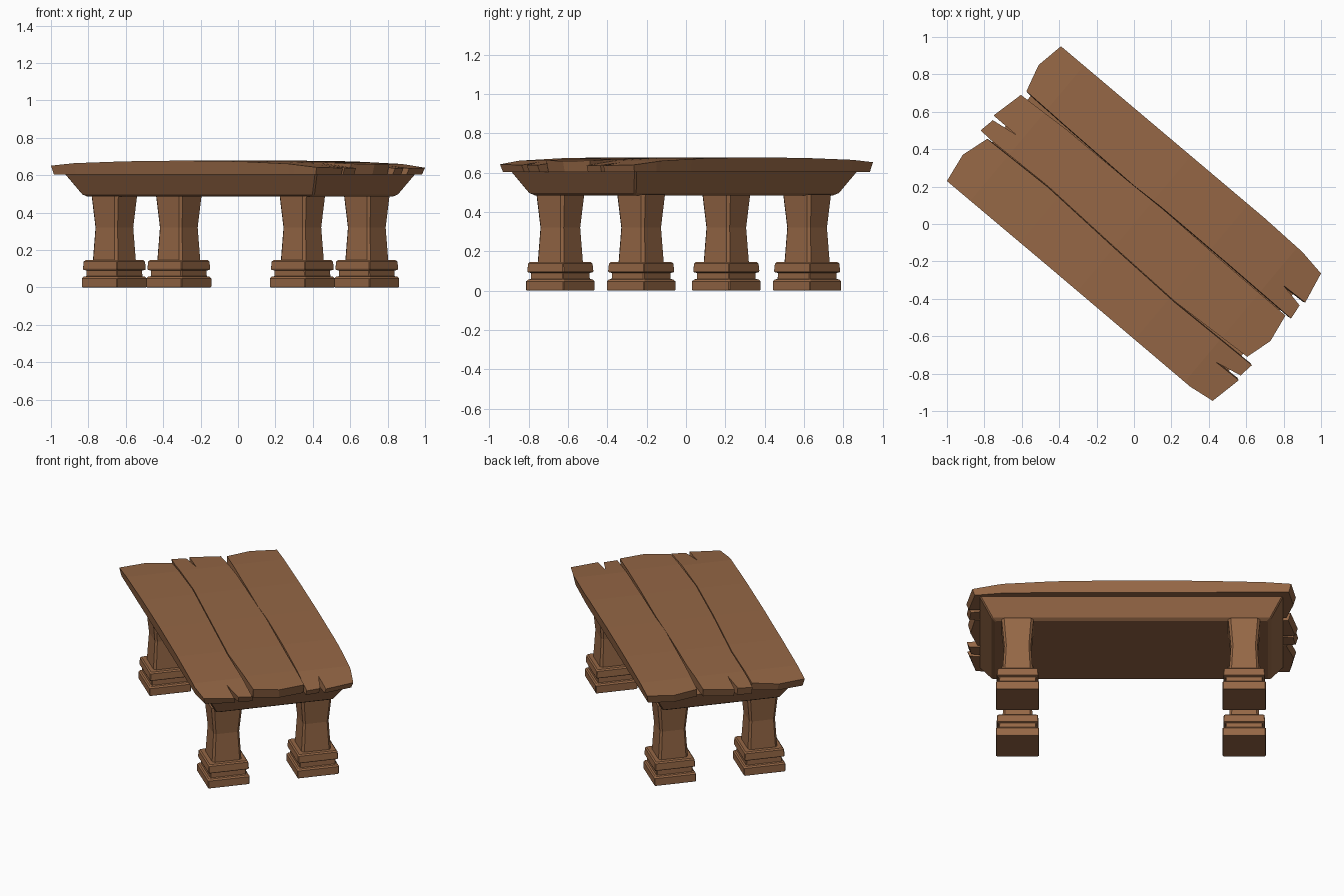
import bpy, bmesh
from math import radians
from mathutils import Matrix, Vector

if "Cube" in bpy.data.objects:
    bpy.data.objects.remove(bpy.data.objects["Cube"])

TURN = Matrix.Rotation(radians(-40), 4, 'Z')   # table sits diagonally in plan

wood = bpy.data.materials.new("brown_wood")
wood.diffuse_color = (0.30, 0.135, 0.06, 1)
wood.use_nodes = True
wood.node_tree.nodes["Principled BSDF"].inputs["Base Color"].default_value = wood.diffuse_color


def finish(name, bm):
    bmesh.ops.recalc_face_normals(bm, faces=bm.faces)
    bm.transform(TURN)
    me = bpy.data.meshes.new(name)
    bm.to_mesh(me)
    bm.free()
    me.materials.append(wood)
    ob = bpy.data.objects.new(name, me)
    bpy.context.collection.objects.link(ob)
    return ob


def loft(bm, rings):
    """Skin a stack of equal-length point rings and cap both ends."""
    loops = [[bm.verts.new(p) for p in ring] for ring in rings]
    n = len(loops[0])
    for a, b in zip(loops, loops[1:]):
        for i in range(n):
            j = (i + 1) % n
            bm.faces.new((a[i], a[j], b[j], b[i]))
    bm.faces.new(loops[0][::-1])
    bm.faces.new(loops[-1])


def rect(cx, cy, a, b, z, c):
    """Rectangle ring with corners cut by c."""
    pts = [(a, c - b), (a, b - c), (a - c, b), (c - a, b),
           (-a, b - c), (-a, c - b), (c - a, -b), (a - c, -b)]
    return [(cx + x, cy + y, z) for x, y in pts]


# Plank tops: outline, with the height of each end of the arched top
def plank(name, outline, left_end, right_end):
    def shoulder(e):
        return e + 0.6 * (0.675 - e)
    arch = [(-0.95, left_end), (-0.75, shoulder(left_end)), (-0.4, 0.674), (0, 0.678),
            (0.4, 0.674), (0.75, shoulder(right_end)), (0.95, right_end)]

    def height(u):
        for k, ((u0, z0), (u1, z1)) in enumerate(zip(arch, arch[1:])):
            if u <= u1 or k == len(arch) - 2:
                return z0 + (z1 - z0) * (u - u0) / (u1 - u0)

    bm = bmesh.new()
    loft(bm, [[(u * 0.985, v * 0.98, 0.603) for u, v in outline],
              [(u, v, 0.7) for u, v in outline]])
    for u, _ in arch[1:-1]:
        bmesh.ops.bisect_plane(bm, geom=bm.verts[:] + bm.edges[:] + bm.faces[:],
                               plane_co=(u, 0, 0), plane_no=(1, 0, 0))
    for v in bm.verts:
        if v.co.z > 0.65:
            v.co.z = height(v.co.x)
        elif v.co.z > 0.604:
            v.co.z = 0.64
    finish(name, bm)


plank("back_plank", [
    (-0.897, 0.174), (-0.6, 0.166), (-0.14, 0.157), (0.06, 0.163), (0.5, 0.160),
    (0.968, 0.153), (0.958, 0.236), (0.825, 0.262), (0.971, 0.267), (0.936, 0.440),
    (0.786, 0.464), (0.517, 0.473), (-0.910, 0.477), (-0.937, 0.323)], 0.65, 0.638)
plank("middle_plank", [
    (-0.950, -0.144), (-0.865, -0.148), (-0.48, -0.141), (0, -0.162), (0.44, -0.177),
    (0.920, -0.155), (0.961, -0.010), (0.935, 0.146), (0.5, 0.151), (0.06, 0.160),
    (-0.14, 0.156), (-0.6, 0.155), (-0.907, 0.140), (-0.948, -0.038),
    (-0.791, -0.040), (-0.935, -0.060)], 0.65, 0.66)
plank("front_plank", [
    (-0.914, -0.467), (-0.2, -0.468), (0.789, -0.473), (0.930, -0.454), (0.966, -0.280),
    (0.813, -0.284), (0.957, -0.254), (0.968, -0.173), (0.908, -0.174), (0.44, -0.181),
    (0, -0.166), (-0.48, -0.145), (-0.894, -0.156), (-0.939, -0.305)], 0.648, 0.64)

# Sloping apron under the planks
bm = bmesh.new()
loft(bm, [rect(0.015, 0, a, b, z, 0.008) for a, b, z in
          [(0.79, 0.335, 0.485), (0.81, 0.355, 0.497), (0.878, 0.415, 0.604)]])
finish("apron", bm)

# Legs with stepped feet
FOOT = [(0.122, 0), (0.125, 0.005), (0.125, 0.048), (0.118, 0.057), (0.108, 0.06),
        (0.107, 0.09), (0.119, 0.094), (0.121, 0.1), (0.118, 0.138), (0.111, 0.146)]
POST = [(0.088, 0.14, 0.014), (0.077, 0.32, 0.012), (0.093, 0.49, 0.015)]
for su, end in ((-1, "left"), (1, "right")):
    for sv, side in ((-1, "front"), (1, "back")):
        cx, cy = 0.018 + su * 0.656, sv * 0.268
        bm = bmesh.new()
        loft(bm, [rect(cx, cy, a, a, z, 0.004) for a, z in FOOT])
        finish(f"{side}_{end}_foot", bm)
        bm = bmesh.new()
        loft(bm, [rect(cx, cy, a, a, z, c) for a, z, c in POST])
        finish(f"{side}_{end}_leg", bm)
